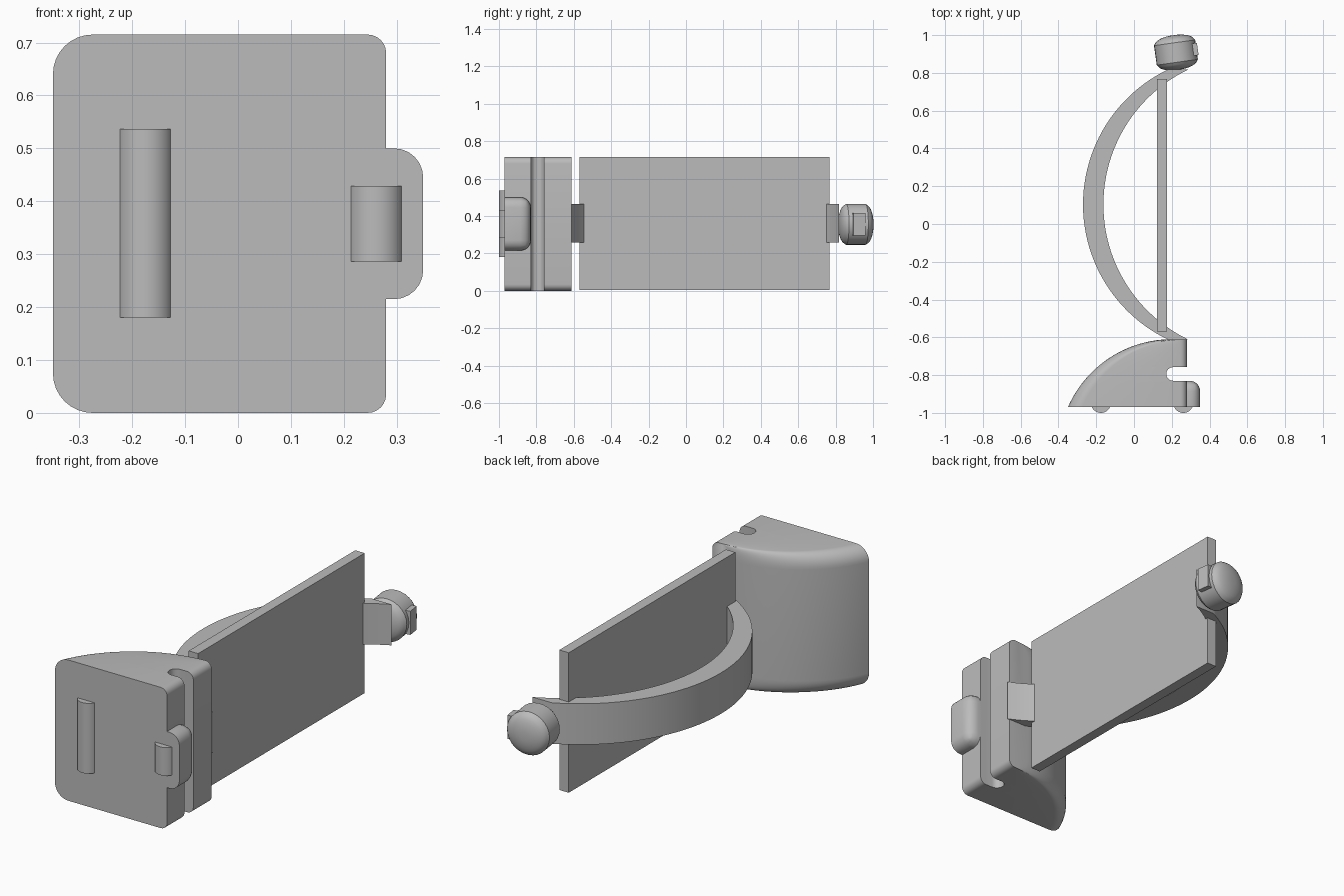
import bpy, bmesh
from math import sin, cos, pi, radians, sqrt
from mathutils import Matrix

cube = bpy.data.objects.get("Cube")
if cube:
    bpy.data.objects.remove(cube, do_unlink=True)

grey = bpy.data.materials.new("plain grey")
grey.use_nodes = True
colour = (0.5, 0.5, 0.5, 1)
grey.diffuse_color = colour
grey.node_tree.nodes["Principled BSDF"].inputs["Base Color"].default_value = colour


def finish(name, bm, smooth=True):
    bmesh.ops.recalc_face_normals(bm, faces=bm.faces)
    mesh = bpy.data.meshes.new(name)
    bm.to_mesh(mesh)
    bm.free()
    mesh.materials.append(grey)
    obj = bpy.data.objects.new(name, mesh)
    bpy.context.collection.objects.link(obj)
    if smooth:
        activate(obj)
        bpy.ops.object.shade_smooth_by_angle(angle=radians(30))
    return obj


def activate(obj):
    bpy.ops.object.select_all(action='DESELECT')
    obj.select_set(True)
    bpy.context.view_layer.objects.active = obj


def loft(rings, closed_caps=True):
    bm = bmesh.new()
    rows = [[bm.verts.new(p) for p in ring] for ring in rings]
    n = len(rows[0])
    for a, b in zip(rows, rows[1:]):
        for i in range(n):
            j = (i + 1) % n
            bm.faces.new((a[i], a[j], b[j], b[i]))
    if closed_caps:
        bm.faces.new(rows[0])
        bm.faces.new(rows[-1])
    return bm


def prism(outline, z0, z1):
    return loft([[(x, y, z) for x, y in outline] for z in (z0, z1)])


def box(lo, hi):
    return prism([(lo[0], lo[1]), (hi[0], lo[1]), (hi[0], hi[1]), (lo[0], hi[1])], lo[2], hi[2])


def arc(cx, cy, r, start, end, steps):
    return [(cx + r * cos(radians(start + (end - start) * i / steps)),
             cy + r * sin(radians(start + (end - start) * i / steps))) for i in range(steps + 1)]


# Housing: rounded slices whose left side follows an arc
TOP, RIGHT, BIG, SMALL = 0.715, 0.28, 0.075, 0.035


def housing_slice(left, y):
    corners = (arc(left + BIG, BIG, BIG, 180, 270, 8)
               + arc(RIGHT - SMALL, SMALL, SMALL, 270, 360, 6)
               + arc(RIGHT - SMALL, TOP - SMALL, SMALL, 0, 90, 6)
               + arc(left + BIG, TOP - BIG, BIG, 90, 180, 8))
    return [(x, y, z) for x, z in corners]


housing = finish("housing", loft([housing_slice(x, y) for x, y in arc(0.2, -1.21, 0.6, 156.4, 93.4, 28)]), False)

# Round-ended slot through the housing
slot_outline = arc(0.207, -0.794, 0.036, 90, 270, 12) + [(0.5, -0.83), (0.5, -0.758)]
cutter = finish("slot_cutter", prism(slot_outline, -0.2, 1), False)
cutter.hide_render = True
cut = housing.modifiers.new("slot", 'BOOLEAN')
cut.operation = 'DIFFERENCE'
cut.solver = 'EXACT'
cut.object = cutter
activate(housing)
bpy.ops.object.modifier_apply(modifier=cut.name)
bpy.data.objects.remove(cutter, do_unlink=True)
bpy.ops.object.shade_smooth_by_angle(angle=radians(30))

# Rounded side tab
lo, hi = (0.27, -0.97, 0.215), (0.35, -0.83, 0.5)
bm = box(lo, hi)
outer = [e for e in bm.edges
         if sum(v.co.x for v in e.verts) / 2 > lo[0] + 0.01
         and sum(v.co.y for v in e.verts) / 2 > lo[1] + 0.01]
bmesh.ops.bevel(bm, geom=outer, offset=0.055, segments=6, profile=0.5, affect='EDGES')
finish("side_tab", bm)

# Rolls showing through the front face
for name, x, z0, z1 in (("long_front_roll", -0.175, 0.18, 0.537),
                        ("short_front_roll", 0.261, 0.286, 0.429)):
    finish(name, prism(arc(x, -0.947, 0.053, 205, 335, 20), z0, z1))

# Upright board
finish("board", box((0.122, -0.57, 0.004), (0.175, 0.767, TOP)), False)

# Curved strap: one arc shifted sideways to give its thickness
R, MID = 0.793, 0.103
sweep = 64.5
curve = arc(R - 0.27, MID, R, 180 - sweep, 180 + sweep, 48)
strap = curve + [(x + 0.108, y) for x, y in reversed(curve)]
finish("strap", prism(strap, 0.257, 0.465))

# Domed knob, turned slightly
SIDES = 28
half = [(0.11, 0.052)] + [(0.104 * cos(a * pi / 14), 0.056 + 0.037 * sin(a * pi / 14)) for a in range(1, 7)]
profile = [(r, -t) for r, t in reversed(half)] + half
turn = Matrix.Translation((0.222, 0.908, 0.355)) @ Matrix.Rotation(radians(8), 4, 'Z')
bm = loft([[(r * cos(2 * pi * i / SIDES), t, r * sin(2 * pi * i / SIDES)) for i in range(SIDES)]
           for r, t in profile])
bm.transform(turn)
finish("knob", bm)

# Small raised pad on the knob's side
bm = box((0.08, -0.03, -0.06), (0.117, 0.035, 0.06))
bm.transform(turn)
finish("knob_pad", bm, False)
